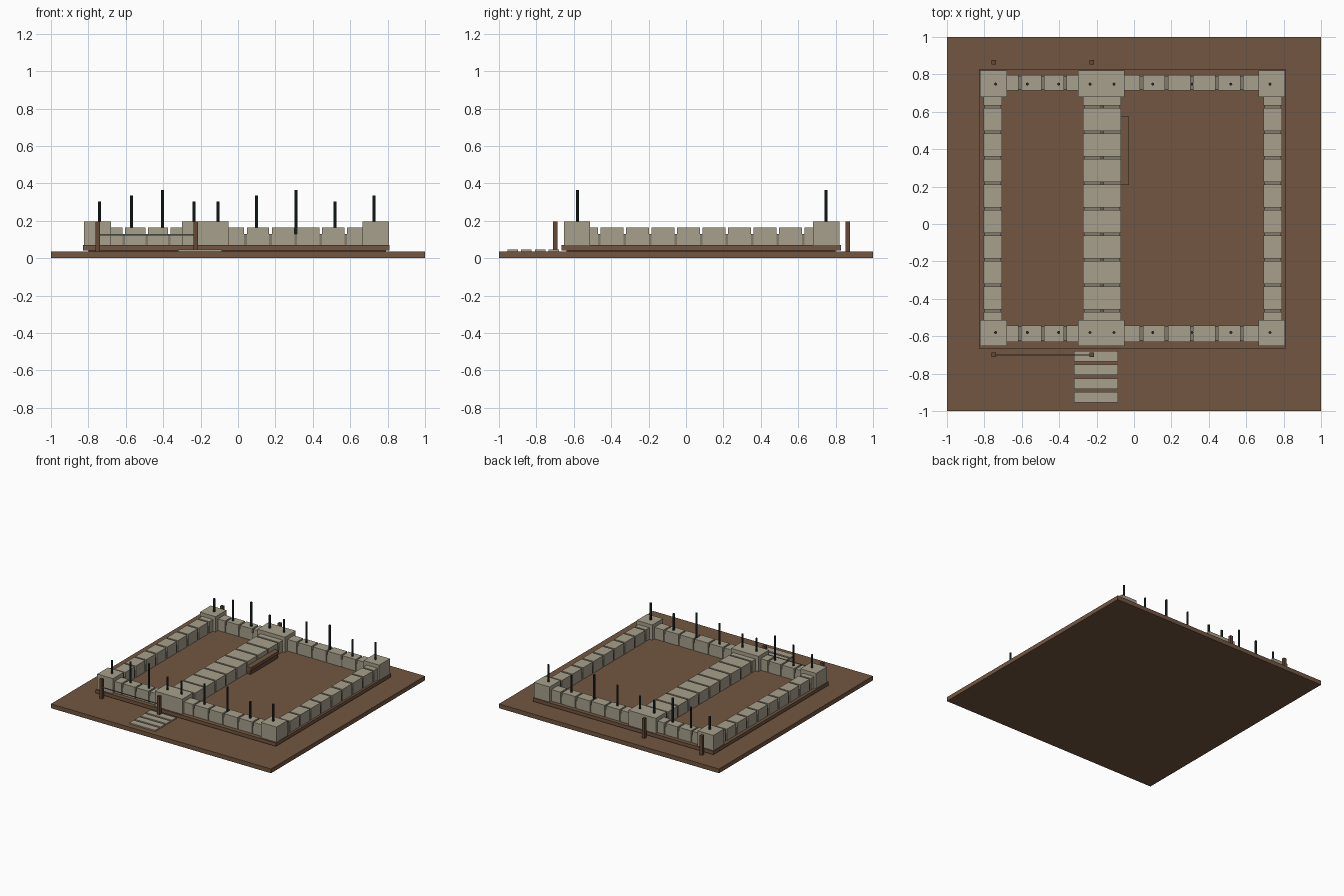
import bpy

cube = bpy.data.objects.get("Cube")
if cube:
    bpy.data.objects.remove(cube)


def material(name, rgb):
    m = bpy.data.materials.new(name)
    m.use_nodes = True
    m.diffuse_color = (*rgb, 1)
    m.node_tree.nodes["Principled BSDF"].inputs["Base Color"].default_value = (*rgb, 1)
    return m


EARTH = material("earth brown", (0.168, 0.092, 0.052))
WOOD = material("dark wood", (0.13, 0.065, 0.036))
STONE = material("pale stone", (0.39, 0.35, 0.265))
MORTAR = material("grey mortar", (0.22, 0.2, 0.15))
STEEL = material("dark steel", (0.018, 0.03, 0.03))
CORD = material("grey green cord", (0.16, 0.17, 0.12))


def box(name, xs, ys, zs, mat):
    spans = (xs, ys, zs)
    bpy.ops.mesh.primitive_cube_add(size=1, location=[(a + b) / 2 for a, b in spans])
    ob = bpy.context.object
    ob.name = name
    ob.scale = [b - a for a, b in spans]
    ob.data.materials.append(mat)
    return ob


def rod(name, x, y, low, high, radius):
    bpy.ops.mesh.primitive_cylinder_add(vertices=8, radius=radius, depth=high - low,
                                        location=(x, y, (low + high) / 2))
    ob = bpy.context.object
    ob.name = name
    ob.data.materials.append(STEEL)


FLOOR, SLOT, WALL, PIER = 0.07, 0.13, 0.165, 0.195
GAP = 0.007


def wall(name, across, start, end, joints, along_y):
    """Row of blocks around a slightly narrower, lower core."""
    core = (across[0] + 0.006, across[1] - 0.006)

    def piece(label, width, run, top, mat):
        xs, ys = (width, run) if along_y else (run, width)
        box(label, xs, ys, (FLOOR, top), mat)

    piece(name + "_core", core, (start, end), SLOT, MORTAR)
    edges = [start - GAP] + joints + [end + GAP]
    for a, b in zip(edges, edges[1:]):
        piece(name + "_block", across, (a + GAP, b - GAP), WALL, STONE)


# Ground and foundation slabs
box("ground", (-1, 1), (-1, 1), (0, 0.035), EARTH)
box("foundation_footing", (-0.80, 0.79), (-0.64, 0.80), (0.035, 0.045), WOOD)
box("foundation_floor", (-0.83, 0.81), (-0.665, 0.83), (0.042, FLOOR), EARTH)

# Walls running front to back; two meet in the middle
side_joints = [-0.463 + 0.1363 * i for i in range(9)]
for name, across in (("right_wall", (-0.805, -0.705)), ("middle_wall_right", (-0.272, -0.17)),
                     ("middle_wall_left", (-0.17, -0.07)), ("left_wall", (0.692, 0.792))):
    wall(name, across, -0.53, 0.69, side_joints, True)

# Front and back walls
for name, across in (("front_wall", (-0.63, -0.542)), ("back_wall", (0.713, 0.797))):
    wall(name + "_small_room", across, -0.69, -0.29, [-0.61, -0.488, -0.367], False)
    wall(name + "_large_room", across, -0.06, 0.67, [0.04 + 0.134 * i for i in range(5)], False)

# Corner piers
for side, ys in (("front", (-0.652, -0.513)), ("back", (0.68, 0.82))):
    for label, xs in (("right", (-0.823, -0.68)), ("middle", (-0.30, -0.05)),
                      ("left", (0.665, 0.807))):
        box(side + "_" + label + "_pier", xs, ys, (FLOOR, PIER), STONE)

# Reinforcing rods
rod_spots = [-0.74, -0.57, -0.403, -0.235, -0.107, 0.10, 0.31, 0.518, 0.727]
heights = [0.302, 0.335, 0.365, 0.302, 0.302, 0.335, 0.365, 0.302, 0.335]
for side, y in (("front", -0.58), ("back", 0.748)):
    for x, top in zip(rod_spots, heights):
        rod(side + "_rod", x, y, 0.125, top, 0.008)

# Marker posts and cord
for side, y in (("front", -0.70), ("back", 0.865)):
    for x in (-0.75, -0.226):
        box(side + "_post", (x - 0.012, x + 0.012), (y - 0.012, y + 0.012), (0.035, PIER), WOOD)
box("marker_cord", (-0.75, -0.226), (-0.703, -0.697), (0.122, 0.128), CORD)

# Bench against the middle wall
box("bench_body", (-0.08, -0.035), (0.215, 0.57), (FLOOR, 0.105), WOOD)
box("bench_seat", (-0.08, -0.028), (0.208, 0.575), (0.105, 0.13), EARTH)

# Stepping slabs in front
for i in range(4):
    y = -0.708 - 0.0725 * i
    box("stepping_slab", (-0.32, -0.085), (y - 0.028, y + 0.028), (0.035, 0.045), STONE)
